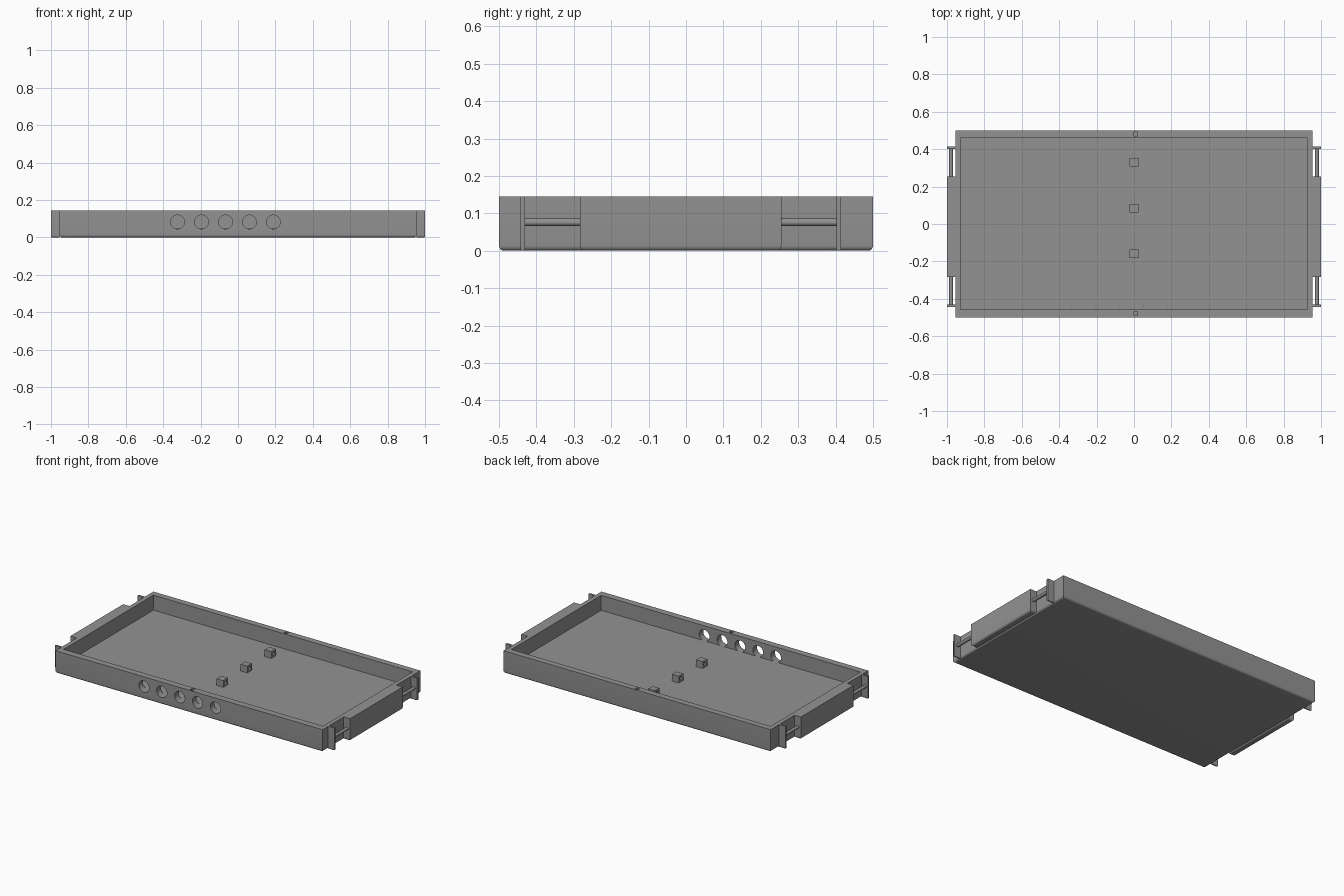
import bpy, bmesh, math
from mathutils import Matrix, Vector

if "Cube" in bpy.data.objects:
    bpy.data.objects.remove(bpy.data.objects["Cube"])

HEIGHT, FLOOR = 0.145, 0.048

grey = bpy.data.materials.new("grey")
grey.diffuse_color = (0.29, 0.29, 0.29, 1)
grey.use_nodes = True
grey.node_tree.nodes["Principled BSDF"].inputs["Base Color"].default_value = grey.diffuse_color


def finish(bm, name):
    me = bpy.data.meshes.new(name)
    bm.to_mesh(me)
    bm.free()
    ob = bpy.data.objects.new(name, me)
    bpy.context.collection.objects.link(ob)
    me.materials.append(grey)
    return ob


def box(name, lo, hi, fillet=0):
    """Box between two corners, optionally with rounded bottom edges."""
    lo, hi = Vector(lo), Vector(hi)
    bm = bmesh.new()
    bmesh.ops.create_cube(bm, size=1, matrix=Matrix.Translation((lo + hi) / 2)
                          @ Matrix.Diagonal((*(hi - lo), 1)))
    if fillet:
        low = [e for e in bm.edges if all(v.co.z < lo.z + 1e-5 for v in e.verts)]
        bmesh.ops.bevel(bm, geom=low, offset=fillet, segments=6,
                        profile=0.5, affect='EDGES')
    return finish(bm, name)


def rod(name, centre, radius, length, axis, sides=32):
    bm = bmesh.new()
    turn = Matrix.Rotation(math.pi / 2, 4, 'X' if axis == 'Y' else 'Y')
    bmesh.ops.create_cone(bm, cap_ends=True, segments=sides, radius1=radius,
                          radius2=radius, depth=length,
                          matrix=Matrix.Translation(centre) @ turn)
    return finish(bm, name)


def cut(ob, cutter):
    mod = ob.modifiers.new("cut", 'BOOLEAN')
    mod.operation, mod.solver, mod.object = 'DIFFERENCE', 'EXACT', cutter
    cutter.hide_render = True
    cutter.hide_set(True)


def smooth(ob):
    bpy.ops.object.select_all(action='DESELECT')
    ob.select_set(True)
    bpy.context.view_layer.objects.active = ob
    bpy.ops.object.shade_smooth_by_angle(angle=math.radians(30))


# open tray with a hollow interior
tray = box("tray", (-0.955, -0.5, 0), (0.955, 0.5, HEIGHT), 0.014)
cut(tray, box("cavity_cutter", (-0.927, -0.457, FLOOR), (0.927, 0.46, 0.3)))

# five round holes through the front wall
for i in range(5):
    x = -0.323 + i * 0.128
    cut(tray, rod("hole_cutter", (x, -0.48, 0.082), 0.037, 0.1, 'Y'))

# small pockets in the rims of the long walls
for y in (-0.479, 0.481):
    cut(tray, box("pocket_cutter", (0, y - 0.011, 0.125), (0.02, y + 0.011, 0.2)))
smooth(tray)

# three bored blocks on the floor
for y in (-0.16, 0.085, 0.33):
    block = box("floor_block", (-0.024, y - 0.023, FLOOR - 0.002),
                (0.023, y + 0.023, 0.092))
    cut(block, rod("bore_cutter", (0, y, 0.07), 0.01, 0.1, 'X', 16))
    smooth(block)

# side blocks, end plates and the bars between them
for s in (-1, 1):
    def span(y0, y1, name, fillet):
        xs = sorted((s * 0.953, s * 1.0))
        smooth(box(name, (xs[0], y0, 0), (xs[1], y1, HEIGHT), fillet))

    span(-0.284, 0.255, "side_block", 0.014)
    span(-0.443, -0.431, "front_end_plate", 0.005)
    span(0.402, 0.414, "back_end_plate", 0.005)
    for y0, y1 in ((-0.435, -0.28), (0.25, 0.406)):
        smooth(rod("side_bar", (s * 0.978, (y0 + y1) / 2, 0.076), 0.01,
                   y1 - y0, 'Y', 24))
